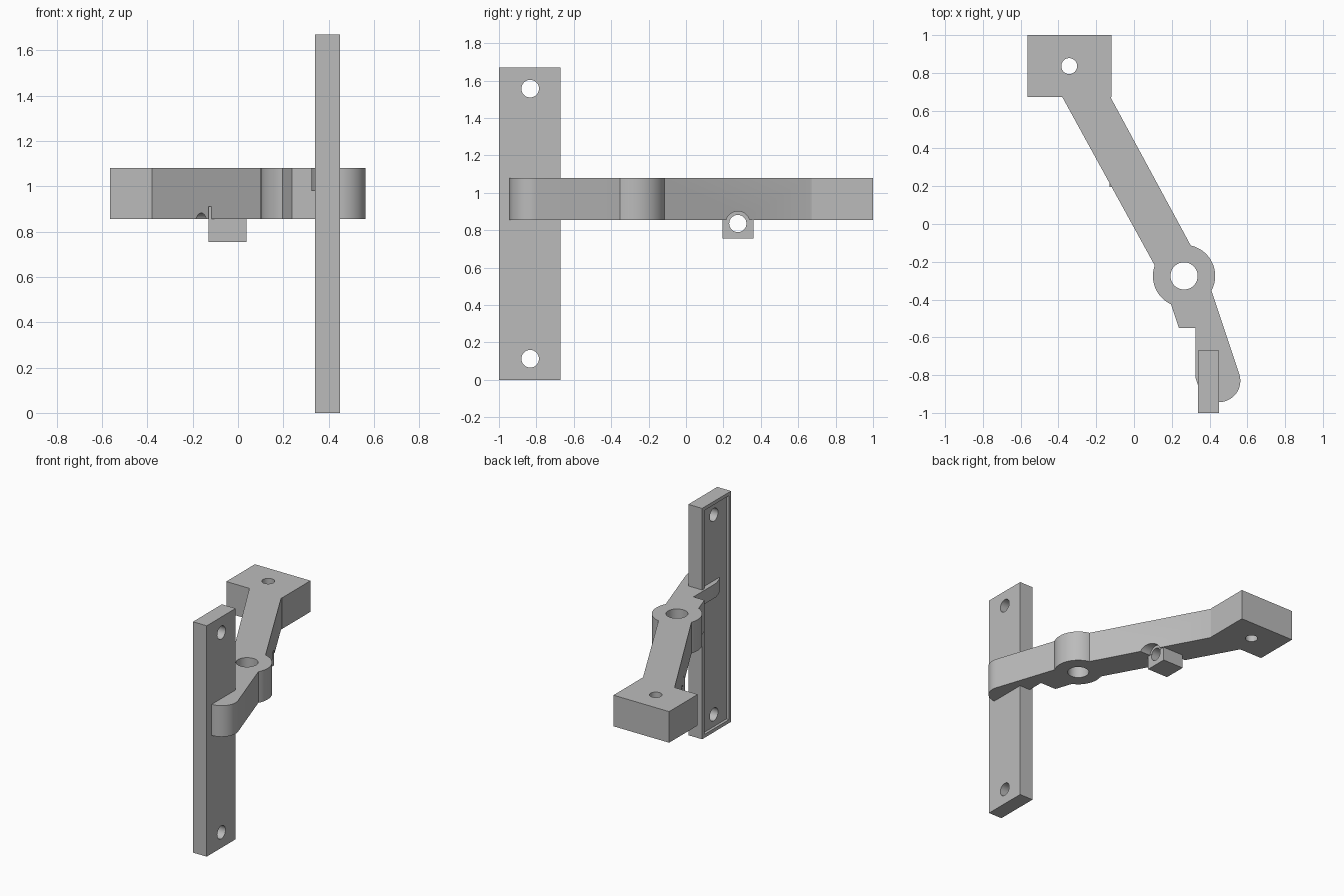
import bpy, bmesh, math
from mathutils import Matrix, Vector

old = bpy.data.objects.get("Cube")
if old:
    bpy.data.objects.remove(old)

grey = bpy.data.materials.new("light_grey")
grey.use_nodes = True
colour = (0.5, 0.5, 0.5, 1)
grey.diffuse_color = colour
grey.node_tree.nodes["Principled BSDF"].inputs["Base Color"].default_value = colour

LOW, HIGH = 0.855, 1.08          # underside and top of the arm
PIVOT = Vector((0.265, -0.275))
TIP = Vector((0.45, -0.83))


def finish(name, bm):
    bmesh.ops.recalc_face_normals(bm, faces=bm.faces)
    mesh = bpy.data.meshes.new(name)
    bm.to_mesh(mesh)
    bm.free()
    mesh.materials.append(grey)
    obj = bpy.data.objects.new(name, mesh)
    bpy.context.collection.objects.link(obj)
    return obj


def box(name, x, y, z):
    bm = bmesh.new()
    bmesh.ops.create_cube(bm, size=1)
    for v in bm.verts:
        v.co = [(r[0] + r[1]) / 2 + c * (r[1] - r[0]) for r, c in zip((x, y, z), v.co)]
    return finish(name, bm)


def prism(name, outline, low=LOW, high=HIGH):
    bm = bmesh.new()
    face = bm.faces.new([bm.verts.new((p[0], p[1], low)) for p in outline])
    top = bmesh.ops.extrude_face_region(bm, geom=[face])["geom"]
    bmesh.ops.translate(bm, vec=(0, 0, high - low),
                        verts=[g for g in top if isinstance(g, bmesh.types.BMVert)])
    return finish(name, bm)


def cylinder(name, centre, radius, length, along_x=False):
    bm = bmesh.new()
    turn = Matrix.Rotation(math.pi / 2, 4, "Y") if along_x else Matrix()
    bmesh.ops.create_cone(bm, cap_ends=True, segments=48, radius1=radius, radius2=radius,
                          depth=length, matrix=Matrix.Translation(centre) @ turn)
    return finish(name, bm)


def combine(target, operation, *tools):
    for tool in tools:
        mod = target.modifiers.new("combine", "BOOLEAN")
        mod.operation, mod.solver, mod.object = operation, "EXACT", tool
        bpy.context.view_layer.objects.active = target
        bpy.ops.object.modifier_apply(modifier=mod.name)
        bpy.data.objects.remove(tool)


# Wall plate with a shallow rimmed recess and two screw holes
plate = box("wall_plate", (0.34, 0.45), (-1, -0.67), (0, 1.67))
combine(plate, "DIFFERENCE",
        box("recess", (0.3, 0.36), (-0.975, -0.695), (0.025, 1.645)),
        *[cylinder("screw_hole", (0.4, -0.833, z), 0.047, 0.4, True) for z in (0.113, 1.557)])

# Forearm: straight sided bar with a round tip
side = (TIP - PIVOT).normalized()
start = math.atan2(side.y, side.x)
r = 0.113
tip_arc = [TIP + r * Vector((math.cos(a), math.sin(a)))
           for a in (start - math.pi / 2 + math.pi * i / 24 for i in range(25))]
normal = Vector((-side.y, side.x)) * r
forearm = [PIVOT - normal] + tip_arc + [PIVOT + normal]

# Swing arm: end block, long bar, pivot boss and forearm
arm = box("swing_arm", (-0.565, -0.12), (0.673, 1), (LOW, HIGH))
combine(arm, "UNION",
        prism("long_bar", [(-0.38, 0.673), (-0.36, 0.75), (-0.14, 0.75), (-0.12, 0.663),
                           (0.301, -0.115), PIVOT, (0.11, -0.22)]),
        cylinder("pivot_boss", (*PIVOT, (LOW + HIGH) / 2), 0.165, HIGH - LOW),
        prism("forearm", forearm))

# Holes and the stepped clearance around the plate
combine(arm, "DIFFERENCE",
        cylinder("pivot_hole", (*PIVOT, 1), 0.072, 1),
        cylinder("block_hole", (-0.343, 0.836, 1), 0.042, 1),
        box("step", (0, 0.325), (-1.2, -0.55), (0.7, 1.3)),
        box("lower_step", (0, 0.365), (-1.2, -0.55), (0.7, 0.98)),
        cylinder("cord_hole", (0, 0.277, 0.836), 0.046, 1, True),
        cylinder("cord_relief", (0.14, 0.277, 0.836), 0.065, 0.2, True))

# Small lug under the arm with a cross hole
lug = box("cord_lug", (-0.13, 0.038), (0.195, 0.36), (0.755, 0.91))
combine(lug, "DIFFERENCE", cylinder("lug_hole", (0, 0.277, 0.836), 0.046, 1, True))

# Smooth the round walls, keep the edges crisp
for obj in (plate, arm, lug):
    bpy.ops.object.select_all(action="DESELECT")
    obj.select_set(True)
    bpy.context.view_layer.objects.active = obj
    bpy.ops.object.shade_smooth_by_angle(angle=math.radians(25))
